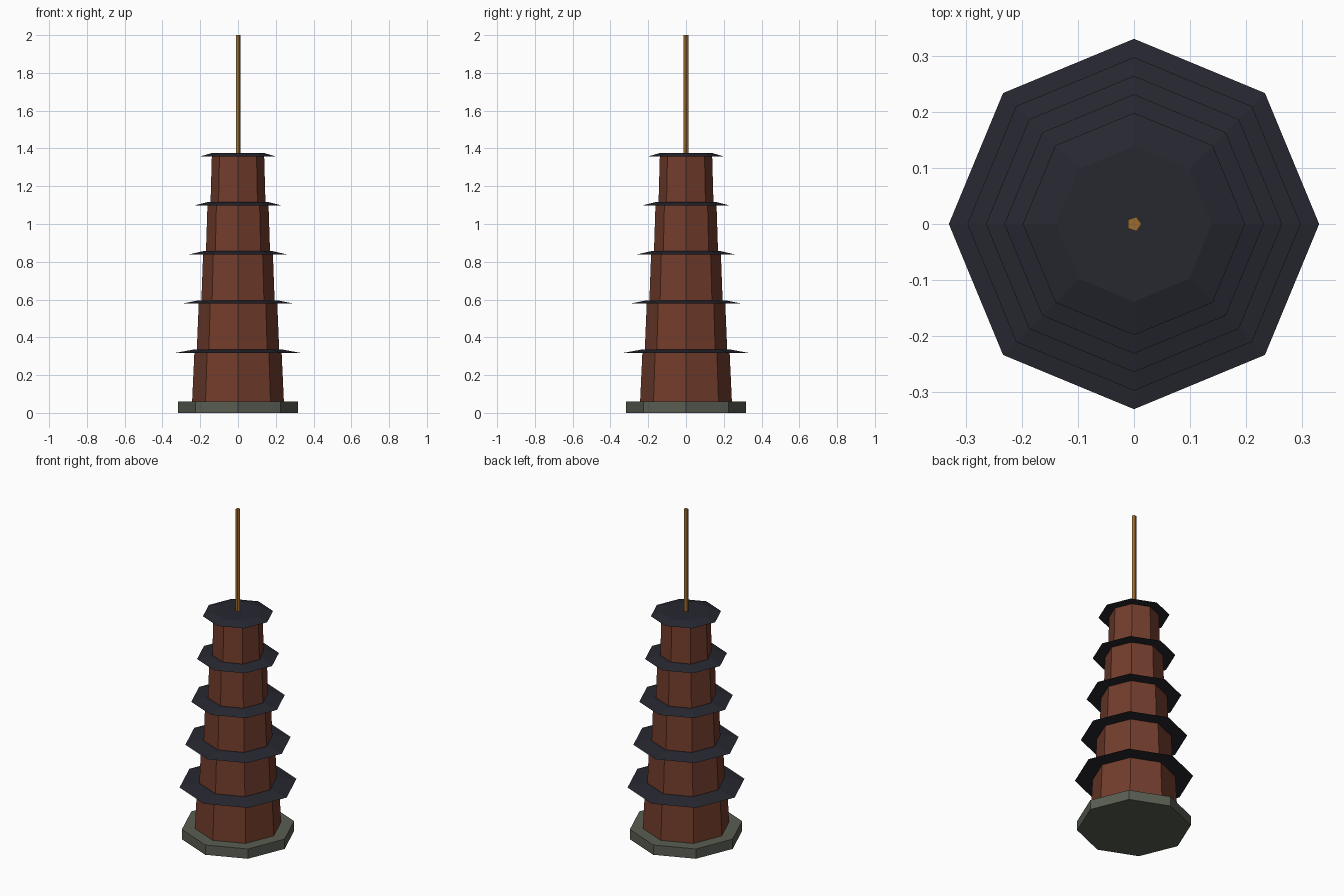
import bpy
import math

if "Cube" in bpy.data.objects:
    bpy.data.objects.remove(bpy.data.objects["Cube"])


def material(name, rgb):
    m = bpy.data.materials.new(name)
    m.diffuse_color = (*rgb, 1.0)
    m.use_nodes = True
    m.node_tree.nodes["Principled BSDF"].inputs["Base Color"].default_value = m.diffuse_color
    return m


BRICK = material("red_brick", (0.17, 0.046, 0.025))
TILE = material("dark_tile", (0.02, 0.02, 0.03))
STONE = material("grey_stone", (0.10, 0.11, 0.085))
BRONZE = material("bronze", (0.34, 0.15, 0.03))


def prism(name, sides, r_low, r_high, z_low, z_high, mat):
    """Straight or tapered prism with a corner on the +x axis."""
    rings = []
    for r, z in ((r_low, z_low), (r_high, z_high)):
        for i in range(sides):
            a = math.tau * i / sides
            rings.append((r * math.cos(a), r * math.sin(a), z))
    faces = [tuple(reversed(range(sides))), tuple(range(sides, 2 * sides))]
    for i in range(sides):
        j = (i + 1) % sides
        faces.append((i, j, sides + j, sides + i))
    mesh = bpy.data.meshes.new(name)
    mesh.from_pydata(rings, [], faces)
    mesh.materials.append(mat)
    obj = bpy.data.objects.new(name, mesh)
    bpy.context.collection.objects.link(obj)
    return obj


# Stone plinth
prism("plinth", 8, 0.317, 0.317, 0.0, 0.06, STONE)

# Five shrinking storeys, each with a thin overhanging roof
STOREY = 0.26
for n in range(5):
    s = 1.0 - 0.1 * n
    z = 0.06 + STOREY * n
    prism(f"storey_{n + 1}", 8, 0.243 * s, 0.231 * s, z, z + STOREY, BRICK)
    prism(f"roof_{n + 1}", 8, 0.33 * s, 0.231 * s,
          z + STOREY - 0.002, z + STOREY + 0.016, TILE)

# Five-sided spire
prism("spire", 5, 0.0135, 0.0135, 1.37, 2.0, BRONZE)
